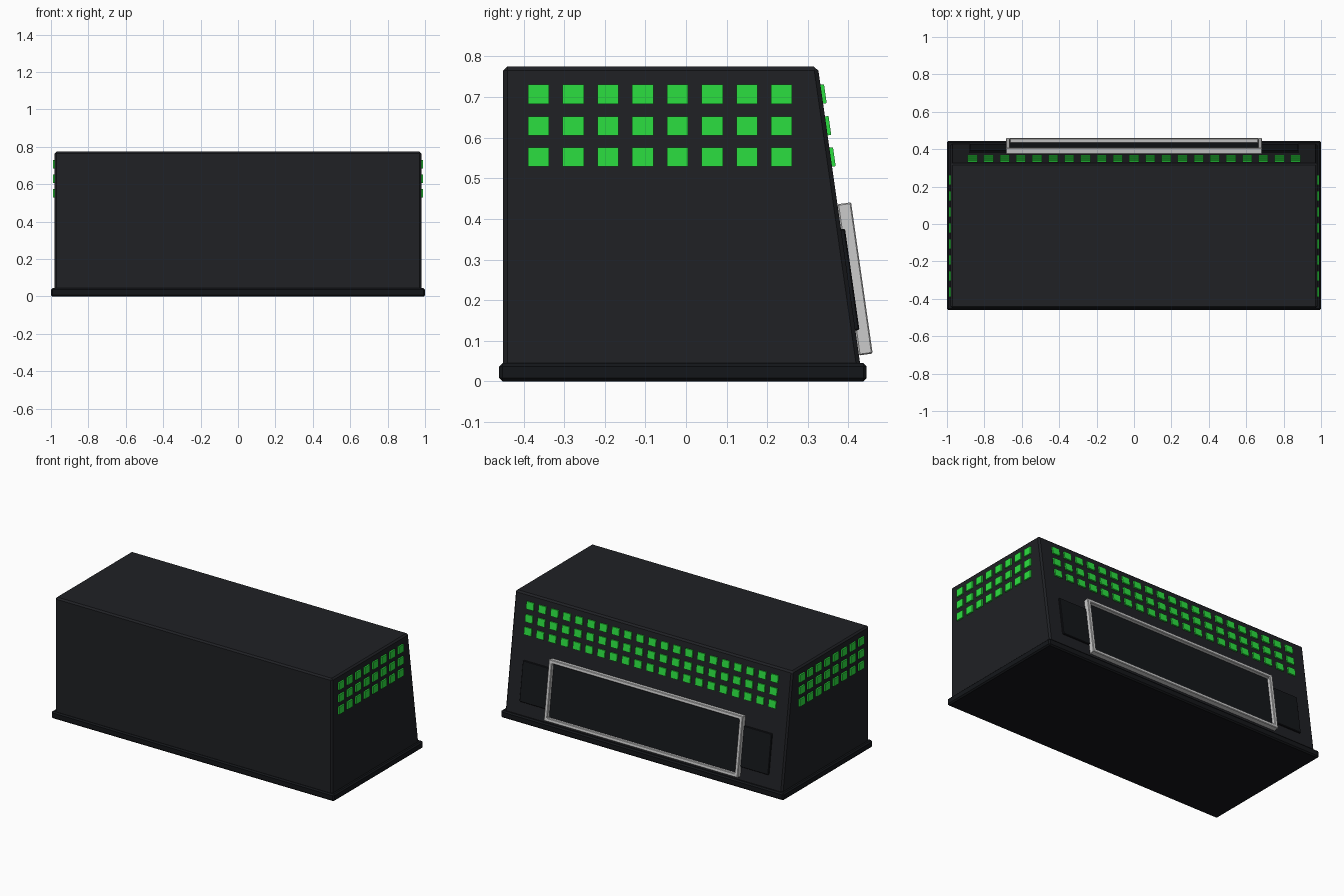
import bpy, bmesh, math
from mathutils import Matrix, Vector

if "Cube" in bpy.data.objects:
    bpy.data.objects.remove(bpy.data.objects["Cube"])


def material(name, rgb):
    m = bpy.data.materials.new(name)
    m.diffuse_color = (*rgb, 1)
    m.use_nodes = True
    m.node_tree.nodes["Principled BSDF"].inputs["Base Color"].default_value = m.diffuse_color
    return m


SHELL = material("shell_black", (0.014, 0.015, 0.018))
DARK = material("panel_black", (0.007, 0.008, 0.010))
GREEN = material("lamp_green", (0.024, 0.74, 0.05))
METAL = material("frame_grey", (0.55, 0.56, 0.58))

# Sloped rear face: y = SLOPE_Y - SLOPE * z
SLOPE_Y, SLOPE = 0.435, 0.1425
TILT = Matrix.Rotation(math.atan(SLOPE), 4, 'X')


def on_slope(x, z):
    return Matrix.Translation((x, SLOPE_Y - SLOPE * z, z)) @ TILT


def finish(name, bm, mat, bevel=0):
    bmesh.ops.recalc_face_normals(bm, faces=bm.faces)
    me = bpy.data.meshes.new(name)
    bm.to_mesh(me)
    bm.free()
    me.materials.append(mat)
    ob = bpy.data.objects.new(name, me)
    bpy.context.collection.objects.link(ob)
    if bevel:
        b = ob.modifiers.new("bevel", 'BEVEL')
        b.width, b.segments = bevel, 1
    return ob


def add_box(bm, size, matrix):
    bmesh.ops.create_cube(bm, size=1, matrix=matrix @ Matrix.Diagonal((*size, 1)))


# Base plinth
bm = bmesh.new()
add_box(bm, (2.0, 0.905, 0.045), Matrix.Translation((0, -0.0075, 0.0225)))
finish("base_plinth", bm, DARK, 0.008)

# Main housing, extruded from its side profile
bm = bmesh.new()
top, low = 0.775, 0.02
profile = [(-0.45, low), (SLOPE_Y - SLOPE * low, low), (SLOPE_Y - SLOPE * top, top), (-0.45, top)]
face = bm.faces.new([bm.verts.new((-0.98, y, z)) for y, z in profile])
ext = bmesh.ops.extrude_face_region(bm, geom=[face])
bmesh.ops.translate(bm, vec=(1.96, 0, 0),
                    verts=[v for v in ext["geom"] if isinstance(v, bmesh.types.BMVert)])
finish("housing", bm, SHELL, 0.01)

# Green lamp grids on the two ends and on the sloped rear
ROWS = (0.552, 0.629, 0.707)
for side, label in ((-1, "left"), (1, "right")):
    bm = bmesh.new()
    for z in ROWS:
        for i in range(8):
            y = -0.363 + i * 0.0855
            add_box(bm, (0.02, 0.052, 0.047), Matrix.Translation((side * 0.98, y, z)))
    finish(label + "_lamps", bm, GREEN)

bm = bmesh.new()
for z in ROWS:
    for i in range(21):
        add_box(bm, (0.052, 0.018, 0.047), on_slope((i - 10) * 0.0864, z))
finish("rear_lamps", bm, GREEN)

# Dark side plates flanking the screen
for side, label in ((-1, "left"), (1, "right")):
    bm = bmesh.new()
    add_box(bm, (0.2, 0.02, 0.252), on_slope(side * 0.78, 0.25))
    finish(label + "_rear_plate", bm, DARK, 0.003)

# Rear screen
bm = bmesh.new()
add_box(bm, (1.34, 0.024, 0.35), on_slope(0, 0.25))
finish("rear_screen", bm, DARK)

# Screen frame: rectangular ring standing proud of the slope
bm = bmesh.new()
W, H, T, D = 0.685, 0.188, 0.022, 0.034
place = on_slope(0, 0.25)
loops = []
for inset, depth in ((0, 0), (0, D), (T, D), (T, 0)):
    w, h = W - inset, H - inset
    loops.append([bm.verts.new(place @ Vector((sx * w, depth, sz * h)))
                  for sx, sz in ((-1, -1), (1, -1), (1, 1), (-1, 1))])
for k in range(4):
    a, b = loops[k], loops[(k + 1) % 4]
    for i in range(4):
        j = (i + 1) % 4
        bm.faces.new((a[i], a[j], b[j], b[i]))
finish("screen_frame", bm, METAL, 0.003)
